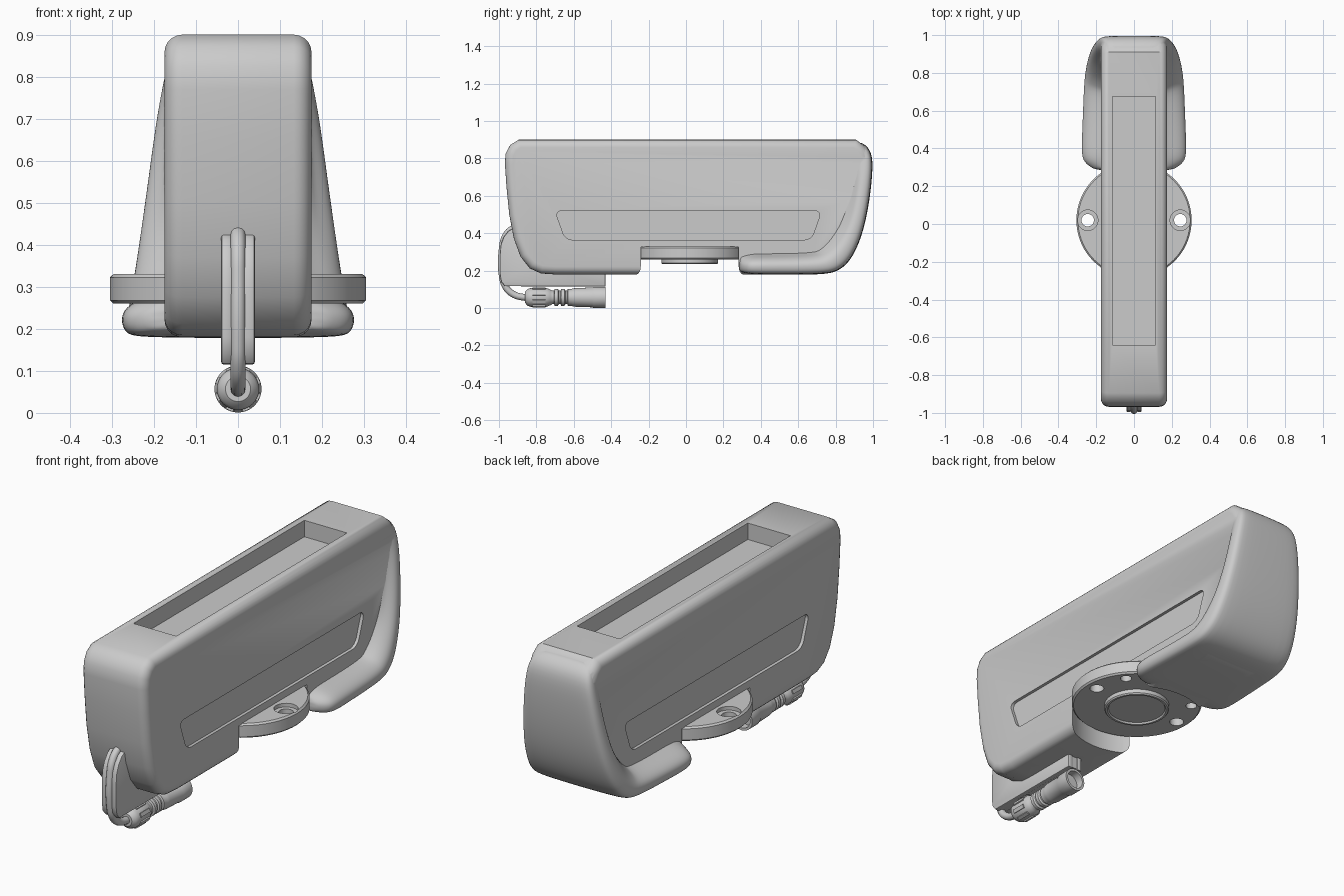
import bpy, bmesh
from math import radians, cos, sin, pi

if "Cube" in bpy.data.objects:
    bpy.data.objects.remove(bpy.data.objects["Cube"])


def finish(name, bm):
    bmesh.ops.remove_doubles(bm, verts=bm.verts, dist=1e-5)
    bmesh.ops.recalc_face_normals(bm, faces=bm.faces)
    me = bpy.data.meshes.new(name)
    bm.to_mesh(me)
    bm.free()
    ob = bpy.data.objects.new(name, me)
    bpy.context.collection.objects.link(ob)
    return ob


def activate(ob):
    bpy.ops.object.select_all(action='DESELECT')
    ob.select_set(True)
    bpy.context.view_layer.objects.active = ob


def apply_mod(ob, kind, **props):
    m = ob.modifiers.new(kind, kind)
    for k, v in props.items():
        setattr(m, k, v)
    activate(ob)
    bpy.ops.object.modifier_apply(modifier=m.name)


def boolean(ob, other, op='DIFFERENCE'):
    apply_mod(ob, 'BOOLEAN', object=other, operation=op, solver='EXACT')
    bpy.data.objects.remove(other)


def prism(name, pts, x0, x1, corner=0, rim=0, seg=4):
    """Side profile (y, z) extruded along x, with rounded corners and rims."""
    bm = bmesh.new()
    a = [bm.verts.new((x0, y, z)) for y, z in pts]
    b = [bm.verts.new((x1, y, z)) for y, z in pts]
    n = len(pts)
    bm.faces.new(a)
    bm.faces.new(b[::-1])
    for i in range(n):
        bm.faces.new((a[i], b[i], b[(i + 1) % n], a[(i + 1) % n]))
    bmesh.ops.recalc_face_normals(bm, faces=bm.faces)
    for size, along in ((corner, True), (rim, False)):
        if size:
            es = [e for e in bm.edges
                  if (abs(e.verts[0].co.x - e.verts[1].co.x) > 1e-4) == along]
            bmesh.ops.bevel(bm, geom=es, offset=size, segments=seg, profile=0.5,
                            affect='EDGES', clamp_overlap=False)
    return finish(name, bm)


def lathe(name, pts, axis='Z', loc=(0, 0, 0), steps=48):
    """Profile of (radius, height) points spun about an axis."""
    bm = bmesh.new()
    ax = (0, 0, 1) if axis == 'Z' else (0, 1, 0)
    vs = [bm.verts.new((r, 0, h) if axis == 'Z' else (r, h, 0)) for r, h in pts]
    es = [bm.edges.new(p) for p in zip(vs, vs[1:])]
    bmesh.ops.spin(bm, geom=vs + es, cent=(0, 0, 0), axis=ax, angle=2 * pi, steps=steps)
    bmesh.ops.translate(bm, verts=bm.verts, vec=loc)
    return finish(name, bm)


def cyl(r, z0, z1, loc=(0, 0, 0), steps=32):
    return lathe('cutter', [(0, z0), (r, z0), (r, z1), (0, z1)], 'Z', loc, steps)


# Main housing
body = prism('housing', [
    (-.895, .90), (-.94, .872), (-.965, .825), (-.968, .77), (-.96, .65), (-.945, .5), (-.92, .37),
    (-.885, .275), (-.835, .212), (-.775, .185), (-.70, .18), (.70, .18), (.79, .205),
    (.85, .255), (.90, .34), (.938, .44), (.963, .57), (.98, .70), (.985, .815),
    (.955, .865), (.91, .90)], -.175, .175, rim=.042, seg=5)

# Flared rear shell: sections lofted down the back and forward to the foot
stations = [  # outer y, outer z, inner y, inner z, half width
    (.91, .90, .86, .80, .150), (.965, .873, .88, .79, .166), (1.0, .82, .90, .76, .178),
    (.996, .70, .89, .68, .197), (.981, .57, .87, .57, .213), (.956, .44, .84, .46, .230),
    (.92, .33, .81, .40, .243), (.87, .24, .77, .34, .255), (.81, .195, .73, .305, .262),
    (.74, .178, .70, .285, .267), (.50, .178, .50, .28, .275), (.37, .178, .37, .28, .281),
    (.325, .183, .33, .275, .265), (.30, .19, .30, .27, .23), (.28, .20, .28, .265, .19)]
bm = bmesh.new()
rings = []
for oy, oz, iy, iz, w in stations:
    half = [(w - .05, 0), (w - .012, .08), (w, .35), (w - .003, .65),
            (max(w - .04, .165), .92), (.172, 1.08), (.14, 1.3)]
    ring = half + [(-x, f) for x, f in half[::-1]]
    rings.append([bm.verts.new((x, oy + (iy - oy) * f, oz + (iz - oz) * f)) for x, f in ring])
for p, q in zip(rings, rings[1:]):
    for i in range(len(p)):
        j = (i + 1) % len(p)
        bm.faces.new((p[i], p[j], q[j], q[i]))
bm.faces.new(rings[0])
bm.faces.new(rings[-1][::-1])
flare = finish('flare', bm)
apply_mod(flare, 'SUBSURF', levels=2)
boolean(body, flare, 'UNION')

# Round notch for the flange, top tray, side panel recesses
boolean(body, cyl(.315, .1, .327, (0, .02, 0), 64))
tray = prism('cutter', [(-.64, .82), (.675, .82), (.675, 1), (-.64, 1)], -.115, .115)
boolean(body, tray)
for s in (-1, 1):
    panel = prism('cutter', [(-.70, .52), (.725, .52), (.67, .365), (-.645, .365)],
                  s * .16, s * .22, corner=.035)
    boolean(body, panel)

# Mounting flange with countersunk holes
flange = lathe('mount_flange', [(0, .26), (.297, .26), (.305, .268), (.305, .322),
                                (.297, .33), (0, .33)], 'Z', (0, .02, 0), 72)
for s in (-1, 1):
    boolean(flange, cyl(.033, .2, .4, (s * .245, .02, 0)))
    boolean(flange, cyl(.054, .312, .4, (s * .245, .02, 0)))
    boolean(flange, cyl(.026, .2, .29, (s * .2, .18, 0)))

# Raised hub under the flange
hub = lathe('flange_hub', [(0, .243), (.132, .243), (.137, .235), (.147, .235),
                           (.152, .241), (.152, .265), (0, .265)], 'Z', (0, .02, 0), 64)

# Cable guide fin: two cheeks and a recessed web
fin = [(-.43, .115), (-.43, .20), (-.80, .25), (-.86, .43), (-.915, .432), (-.95, .412),
       (-.975, .38), (-.99, .34), (-.995, .29), (-.995, .18), (-.988, .14), (-.968, .117)]
parts = [prism('cable_guide_' + n, fin, s * .014, s * .04, rim=.006, seg=2)
         for s, n in ((-1, 'left'), (1, 'right'))]
parts.append(prism('cable_guide_web', [(max(min(y, -.435), -.975), max(z - .01, .12))
                                       for y, z in fin], -.016, .016))

# Cable
cu = bpy.data.curves.new('cable', 'CURVE')
cu.dimensions = '3D'
cu.bevel_depth = .018
cu.bevel_resolution = 4
cu.use_fill_caps = True
path = [(-.87, .43), (-.925, .425), (-.965, .385), (-.982, .32), (-.982, .17),
        (-.965, .115), (-.925, .075), (-.87, .058), (-.82, .057)]
sp = cu.splines.new('BEZIER')
sp.bezier_points.add(len(path) - 1)
for bp, (y, z) in zip(sp.bezier_points, path):
    bp.co = (0, y, z)
    bp.handle_left_type = bp.handle_right_type = 'AUTO'
cable = bpy.data.objects.new('cable', cu)
bpy.context.collection.objects.link(cable)

# Plug with strain-relief rings and a hollow end
plug_pts = [(0, -.86), (.03, -.86), (.044, -.848), (.05, -.83), (.05, -.745), (.042, -.725)]
for k in range(3):
    y = -.715 + k * .035
    plug_pts += [(.036, y), (.036, y + .01), (.045, y + .013), (.045, y + .03)]
plug_pts += [(.048, -.605), (.05, -.59), (.053, -.50), (.056, -.495), (.056, -.43),
             (.044, -.43), (.044, -.47), (0, -.47)]
plug = lathe('plug', plug_pts, 'Y', (0, 0, .057), 40)

# Grip ribs around the plug collar
bm = bmesh.new()
for k in range(8):
    a = 2 * pi * (k + .5) / 8
    g = bmesh.ops.create_cube(bm, size=1)['verts']
    bmesh.ops.scale(bm, vec=(.018, .07, .012), verts=g)
    for v in g:
        x, z = v.co.x, v.co.z + .049
        v.co = (x * cos(a) + z * sin(a), v.co.y - .785, z * cos(a) - x * sin(a) + .057)
ribs = finish('plug_ribs', bm)

for ob in [body, flange, hub, plug, ribs] + parts:
    activate(ob)
    bpy.ops.object.shade_smooth_by_angle(angle=radians(35))
